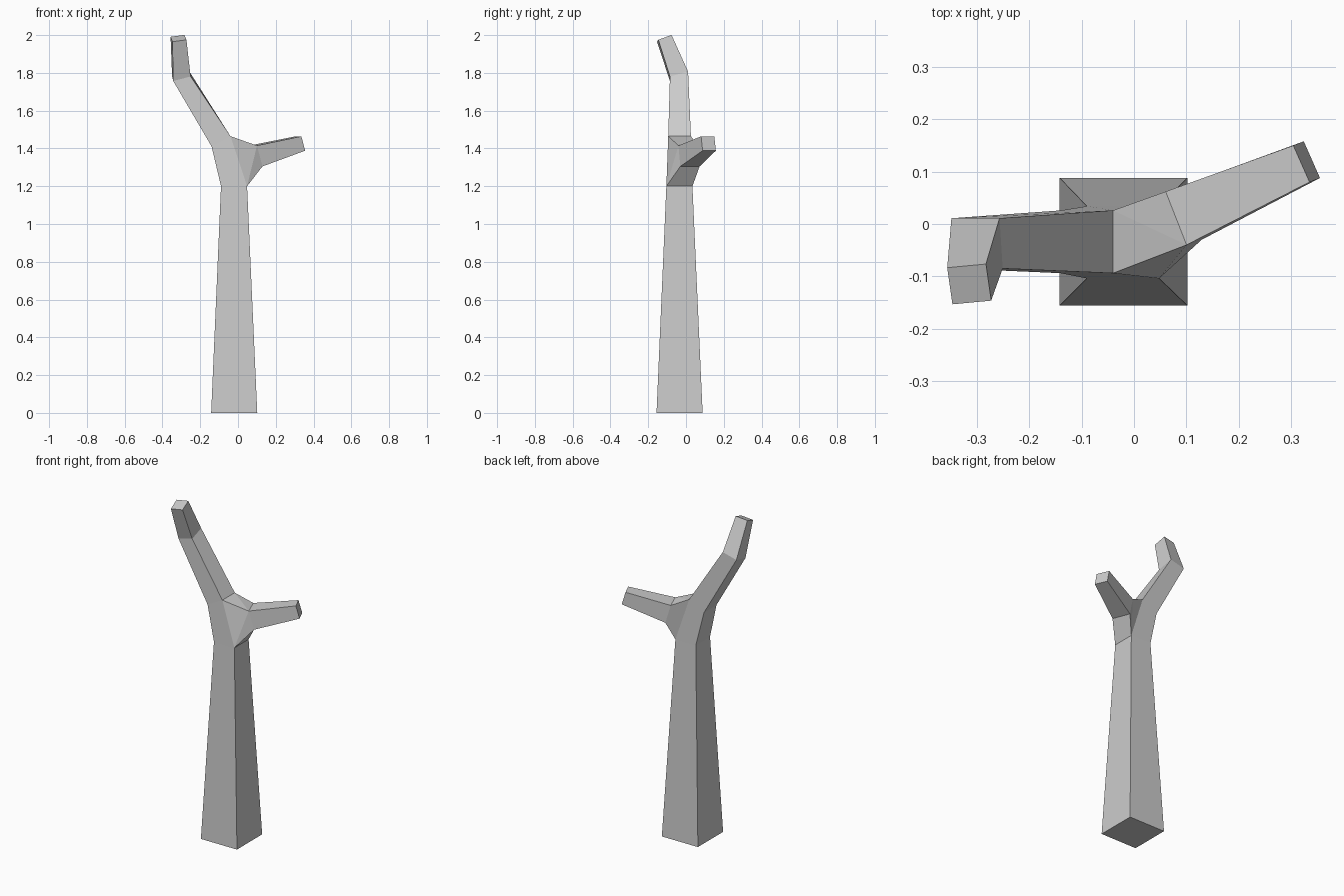
import bpy, bmesh
from mathutils import Vector

cube = bpy.data.objects.get("Cube")
if cube:
    bpy.data.objects.remove(cube, do_unlink=True)

# Bare grey wood
wood = bpy.data.materials.new("grey_wood")
wood.use_nodes = True
wood.diffuse_color = (0.6, 0.6, 0.6, 1)
wood.node_tree.nodes["Principled BSDF"].inputs["Base Color"].default_value = wood.diffuse_color

bm = bmesh.new()


def section(centre, across, depth):
    """Four-sided cross-section: front pair first, then back pair."""
    c, u, v = Vector(centre), Vector(across), Vector(depth)
    return [bm.verts.new(p) for p in (c - u - v, c + u - v, c + u + v, c - u + v)]


def limb(*rings):
    """Skin the sides between successive cross-sections."""
    for a, b in zip(rings, rings[1:]):
        for i in range(4):
            j = (i + 1) % 4
            bm.faces.new((a[i], a[j], b[j], b[i]))


# Tapered trunk
base = section((-0.02, -0.034, 0), (0.122, 0, 0), (0, 0.122, 0))
neck = section((-0.021, -0.035, 1.2), (0.069, 0, 0), (0, 0.069, 0))
limb(base, neck)

# Tall bent branch
tall = section((-0.09, -0.034, 1.438), (0.05, 0, 0.027), (0, 0.06, 0))
elbow = section((-0.3, -0.037, 1.782), (0.046, 0, 0.012), (-0.003, 0.048, 0.013))
tall_tip = section((-0.315, -0.115, 1.983), (0.037, 0.0035, 0.005), (-0.005, 0.035, 0.013))
limb(tall, elbow, tall_tip)

# Short side branch
short = section((0.095, 0.016, 1.36), (0.0145, 0.005, -0.055), (-0.02, 0.051, 0))
short_tip = section((0.33, 0.119, 1.426), (0.01, 0.004, -0.038), (-0.0155, 0.035, 0))
limb(short, short_tip)

# Fork joining trunk and branches, front and back alike
for n, t, s in ((neck, tall, short), (neck[::-1], tall[::-1], short[::-1])):
    bm.faces.new((n[0], n[1], t[1], t[0]))
    bm.faces.new((n[1], s[0], t[1]))
    bm.faces.new((n[1], s[1], s[0]))
bm.faces.new((neck[3], neck[0], tall[0], tall[3]))
bm.faces.new((neck[1], neck[2], short[2], short[1]))
bm.faces.new((tall[1], short[0], tall[2]))
bm.faces.new((short[0], short[3], tall[2]))

# Cut ends
for ring in (base, tall_tip, short_tip):
    bm.faces.new(ring)

bmesh.ops.recalc_face_normals(bm, faces=bm.faces)
mesh = bpy.data.meshes.new("bare_tree")
bm.to_mesh(mesh)
bm.free()
mesh.materials.append(wood)
tree = bpy.data.objects.new("bare_tree", mesh)
bpy.context.collection.objects.link(tree)
